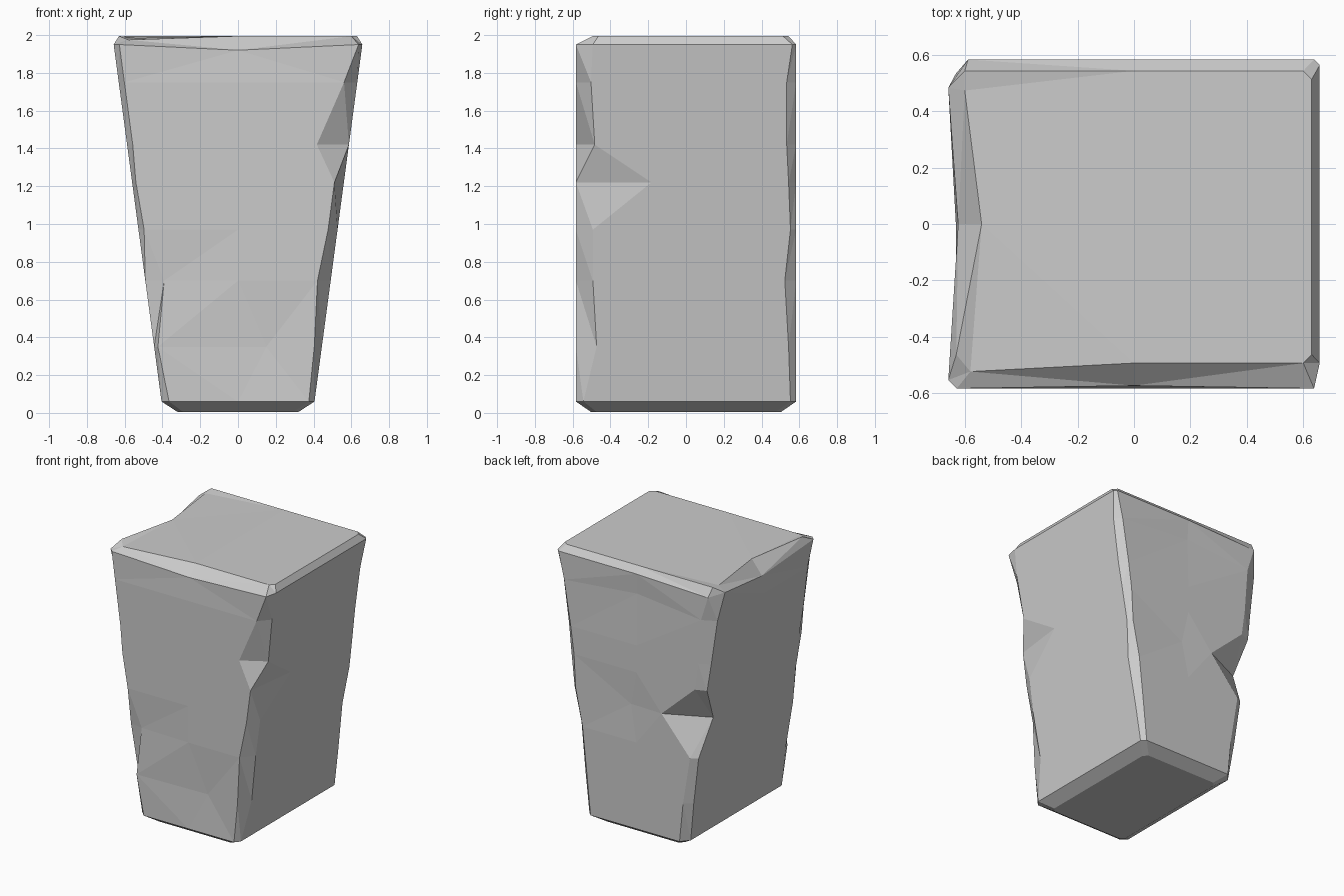
import bpy, bmesh
from mathutils import Vector

if "Cube" in bpy.data.objects:
    bpy.data.objects.remove(bpy.data.objects["Cube"])

Y = 0.583  # half depth


def half_width(z):
    return 0.405 + (z - 0.06) * 0.134


# Chipped corner sizes per level: (cut along x, cut along y)
# order: front right, back right, back left, front left
LEVELS = [
    (0.06, (.03, .04), (.03, .03), (.05, .06), (.04, .04)),
    (0.35, (.04, .11), (.04, .04), (.06, .04), (.02, .05)),
    (0.70, (.07, .09), (.05, .06), (.05, .03), (.03, .03)),
    (0.97, (.05, .09), (.03, .03), (.32, .15), (.03, .05)),
    (1.22, (.05, .40), (.05, .04), (.08, .03), (.02, .06)),
    (1.42, (.17, .10), (.05, .05), (.08, .04), (.03, .05)),
    (1.75, (.07, .08), (.04, .05), (.10, .05), (.03, .06)),
    (1.95, (.02, .09), (.02, .02), (.05, .10), (.03, .03)),
]


def ring(w, y0, y1, z, cuts):
    """Twelve points: two per chipped corner and one at each face middle."""
    fr, br, bl, fl = cuts
    pts = [(w - fr[0], y0), (w, y0 + fr[1]), (w, .05),
           (w, y1 - br[1]), (w - br[0], y1), (0, y1),
           (-w + bl[0], y1), (-w, y1 - bl[1]), (-w, 0),
           (-w, y0 + fl[1]), (-w + fl[0], y0), (0, y0)]
    return [Vector((x, y, z)) for x, y in pts]


small = [(.03, .03)] * 4
rings = [ring(0.32, -Y + .08, Y - .08, 0.005, small)]
rings += [ring(half_width(l[0]), -Y, Y, l[0], l[1:]) for l in LEVELS]
rings.append(ring(0.63, -Y + .09, Y - .04, 1.995, small))

# Dents: (ring, point) -> shift
DENTS = {
    (8, 8): (.035, 0, -.07),    # left top edge, worn middle
    (9, 8): (.09, 0, -.01),
    (8, 11): (0, .01, -.03),    # front top edge
    (9, 10): (.02, -.03, -.02),
    (9, 7): (.03, -.04, -.01),  # back left top corner
    (8, 6): (.02, 0, -.02),
    (2, 11): (.15, .015, 0),    # front face scar
    (3, 10): (.07, .012, 0),
    (4, 5): (.05, -.01, 0),     # back face
    (7, 5): (0, -.01, .05),
}
for (r, i), d in DENTS.items():
    rings[r][i] += Vector(d)

# Stone block lofted through the rings
bm = bmesh.new()
loops = [[bm.verts.new(p) for p in r] for r in rings]
for a, b in zip(loops, loops[1:]):
    for i in range(12):
        j = (i + 1) % 12
        bm.faces.new((a[i], a[j], b[j], b[i]))
bm.faces.new(loops[0][::-1])
bm.faces.new(loops[-1])
bmesh.ops.triangulate(bm, faces=bm.faces[:])
bmesh.ops.recalc_face_normals(bm, faces=bm.faces[:])
me = bpy.data.meshes.new("stone_block")
bm.to_mesh(me)
bm.free()
bpy.context.collection.objects.link(bpy.data.objects.new("stone_block", me))
